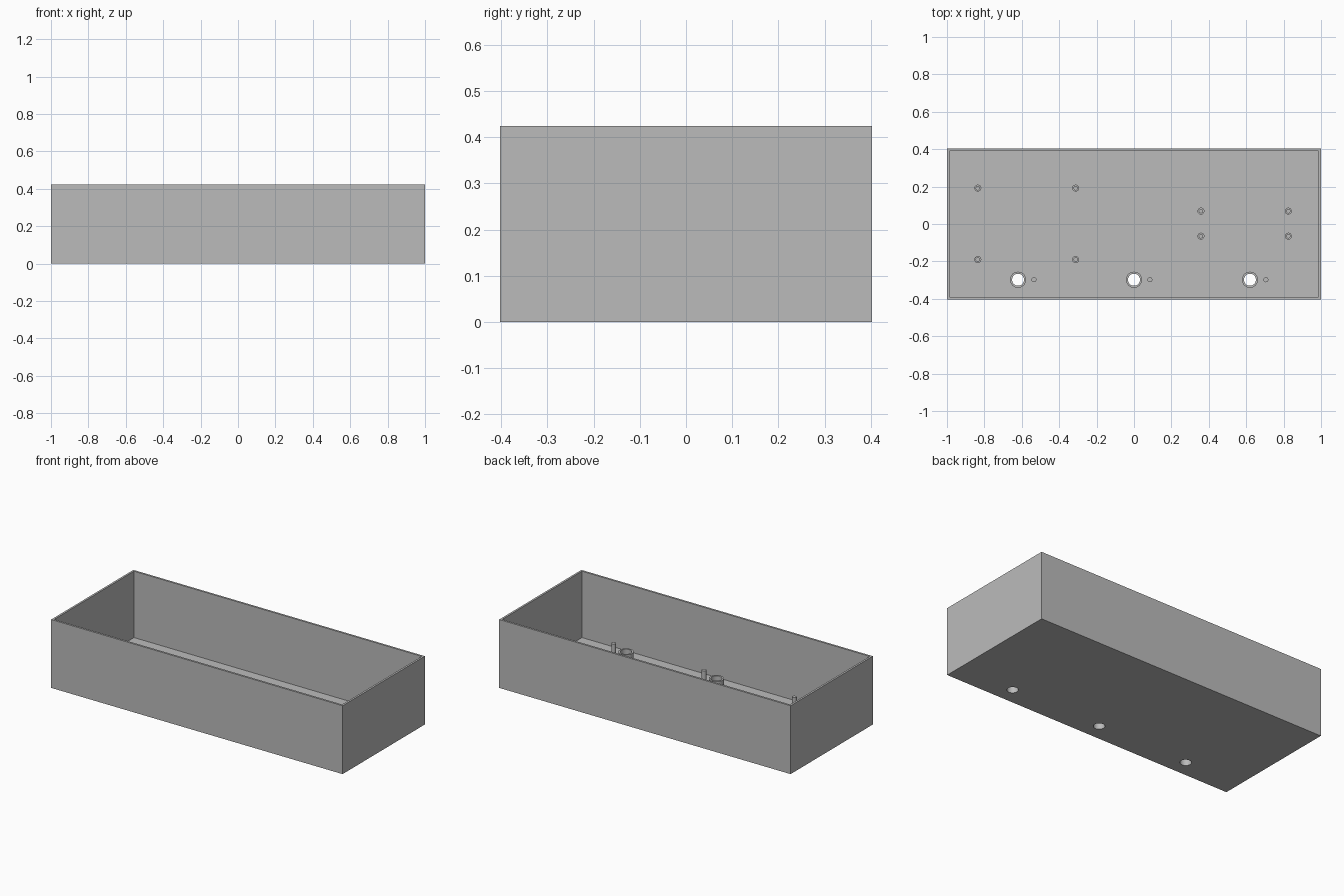
import bpy, bmesh, math

if "Cube" in bpy.data.objects:
    bpy.data.objects.remove(bpy.data.objects["Cube"])

W, D, H = 2.0, 0.806, 0.424      # outer size
WALL, FLOOR = 0.0125, 0.0125     # thicknesses
HOLE_R = 0.032
SIDES = 32

grey = bpy.data.materials.new("light_grey")
grey.diffuse_color = (0.5, 0.5, 0.5, 1)
grey.use_nodes = True
grey.node_tree.nodes["Principled BSDF"].inputs["Base Color"].default_value = grey.diffuse_color


def finish(name, bm, smooth=True):
    bmesh.ops.recalc_face_normals(bm, faces=bm.faces)
    mesh = bpy.data.meshes.new(name)
    bm.to_mesh(mesh)
    bm.free()
    mesh.materials.append(grey)
    ob = bpy.data.objects.new(name, mesh)
    bpy.context.collection.objects.link(ob)
    if smooth:
        bpy.ops.object.select_all(action='DESELECT')
        ob.select_set(True)
        bpy.context.view_layer.objects.active = ob
        bpy.ops.object.shade_smooth_by_angle()
    return ob


def box(name, sx, sy, z0, z1):
    bm = bmesh.new()
    bmesh.ops.create_cube(bm, size=1)
    for v in bm.verts:
        v.co.x *= sx
        v.co.y *= sy
        v.co.z = z1 if v.co.z > 0 else z0
    return finish(name, bm, False)


def lathe(name, profile, x, y):
    """Revolve a closed (radius, z) outline; points on the axis become one vertex."""
    bm = bmesh.new()
    verts = [bm.verts.new((r, 0, z)) for r, z in profile]
    edges = [bm.edges.new((verts[i], verts[(i + 1) % len(verts)]))
             for i in range(len(verts))
             if profile[i][0] + profile[(i + 1) % len(verts)][0] > 0]
    bmesh.ops.spin(bm, geom=verts + edges, cent=(0, 0, 0), axis=(0, 0, 1),
                   angle=math.tau, steps=SIDES, use_duplicate=False)
    bmesh.ops.remove_doubles(bm, verts=bm.verts, dist=1e-5)
    ob = finish(name, bm)
    ob.location = (x, y, 0)
    return ob


def rod(name, r, z0, z1, x, y):
    return lathe(name, [(0, z0), (r, z0), (r, z1), (0, z1)], x, y)


def tube(name, r_in, r_out, z0, z1, x, y):
    return lathe(name, [(r_in, z0), (r_out, z0), (r_out, z1), (r_in, z1)], x, y)


# Open-topped case
case = box("case", W, D, 0, H)
cutters = [box("cavity_cutter", W - 2 * WALL, D - 2 * WALL, FLOOR, H + 0.1)]

# Three collared holes in the floor, each with a locating pin
for i, x in enumerate((-0.62, 0.0, 0.62)):
    cutters.append(rod(f"hole_cutter_{i}", HOLE_R, -0.1, 0.1, x, -0.298))
    tube(f"hole_collar_{i}", HOLE_R, 0.043, FLOOR, 0.059, x, -0.298)
    rod(f"locating_pin_{i}", 0.0135, FLOOR, 0.088, x + 0.085, -0.298)

for c in cutters:
    mod = case.modifiers.new(c.name, 'BOOLEAN')
    mod.operation = 'DIFFERENCE'
    mod.solver = 'EXACT'
    mod.object = c
    c.hide_render = True
    c.hide_set(True)

# Screw standoffs for two boards
for board, xs, ys in (("large_board", (-0.835, -0.312), (-0.19, 0.192)),
                      ("small_board", (0.358, 0.825), (-0.065, 0.069))):
    for x in xs:
        for y in ys:
            tube(f"{board}_standoff", 0.0095, 0.0185, FLOOR, 0.05, x, y)
